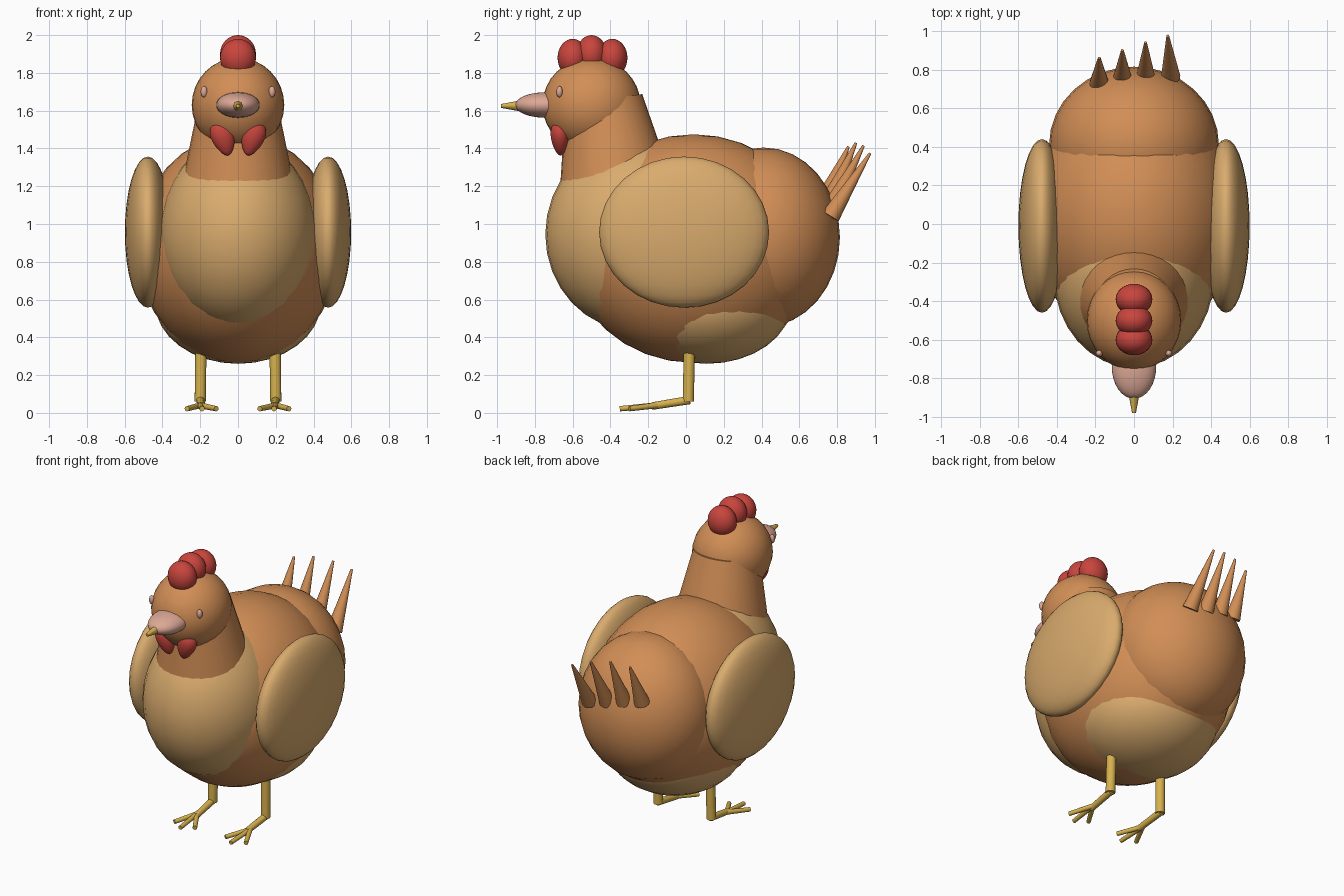
import bpy
import bmesh
from mathutils import Vector, Matrix

cube = bpy.data.objects.get("Cube")
if cube:
    bpy.data.objects.remove(cube, do_unlink=True)


def material(name, rgb):
    mat = bpy.data.materials.new(name)
    mat.use_nodes = True
    mat.diffuse_color = (*rgb, 1)
    mat.node_tree.nodes["Principled BSDF"].inputs["Base Color"].default_value = (*rgb, 1)
    return mat


BROWN = material("brown_feathers", (0.64, 0.27, 0.092))
TAN = material("tan_feathers", (0.70, 0.41, 0.155))
RED = material("red_comb", (0.58, 0.06, 0.047))
PINK = material("pale_pink", (0.72, 0.39, 0.30))
YELLOW = material("yellow_legs", (0.68, 0.44, 0.075))


def finish(name, bm, mat):
    """Turn a bmesh into a smooth shaded object with sharp rims."""
    bmesh.ops.recalc_face_normals(bm, faces=bm.faces)
    mesh = bpy.data.meshes.new(name)
    bm.to_mesh(mesh)
    bm.free()
    mesh.materials.append(mat)
    obj = bpy.data.objects.new(name, mesh)
    bpy.context.collection.objects.link(obj)
    bpy.ops.object.select_all(action="DESELECT")
    obj.select_set(True)
    bpy.context.view_layer.objects.active = obj
    bpy.ops.object.shade_smooth_by_angle(angle=0.8)
    return obj


def ellipsoid(name, center, radii, mat, taper=0, lean=0, segments=32):
    """Scaled sphere; taper narrows the bottom, lean turns it about y."""
    bm = bmesh.new()
    bmesh.ops.create_uvsphere(bm, u_segments=segments, v_segments=segments // 2, radius=1)
    for v in bm.verts:
        v.co.xy *= 1 + taper * v.co.z
    bmesh.ops.transform(
        bm, verts=bm.verts,
        matrix=Matrix.Translation(center) @ Matrix.Rotation(lean, 4, "Y")
        @ Matrix.Diagonal((*radii, 1)))
    return finish(name, bm, mat)


def cone(name, start, end, r_start, r_end, mat, segments=16):
    """Capped cone or cylinder between two points."""
    start, end = Vector(start), Vector(end)
    axis = end - start
    bm = bmesh.new()
    bmesh.ops.create_cone(bm, cap_ends=True, segments=segments,
                          radius1=r_start, radius2=r_end, depth=axis.length)
    turn = axis.to_track_quat("Z", "Y").to_matrix().to_4x4()
    bmesh.ops.transform(bm, verts=bm.verts,
                        matrix=Matrix.Translation((start + end) / 2) @ turn)
    return finish(name, bm, mat)


# Trunk
ellipsoid("body", (0, 0.04, 0.87), (0.535, 0.66, 0.605), BROWN)
ellipsoid("rump", (0, 0.41, 0.93), (0.44, 0.405, 0.475), BROWN)
ellipsoid("breast", (0, -0.27, 0.945), (0.415, 0.475, 0.51), TAN)
ellipsoid("belly", (0, 0.11, 0.585), (0.44, 0.45, 0.325), TAN)

# Neck and head
cone("neck", (0, -0.375, 1.22), (0, -0.435, 1.66), 0.295, 0.205, BROWN, 32)
ellipsoid("head", (0, -0.5, 1.63), (0.245, 0.26, 0.25), BROWN)
for part, y, z in (("front", -0.6, 1.88), ("middle", -0.5, 1.9), ("rear", -0.39, 1.88)):
    ellipsoid(part + "_comb_lobe", (0, y, z), (0.095, 0.08, 0.1), RED)
ellipsoid("beak", (0, -0.74, 1.63), (0.115, 0.165, 0.068), PINK)
cone("beak_tip", (0, -0.86, 1.625), (0, -0.98, 1.625), 0.032, 0.01, YELLOW, 8)

# Paired parts
for side, s in (("left", 1), ("right", -1)):
    ellipsoid(side + "_eye", (s * 0.18, -0.67, 1.7), (0.018, 0.017, 0.03), PINK, segments=16)
    ellipsoid(side + "_wattle", (s * 0.077, -0.665, 1.455), (0.062, 0.05, 0.095), RED,
              taper=0.3, lean=s * 0.28)
    ellipsoid(side + "_wing", (s * 0.477, -0.01, 0.957), (0.122, 0.45, 0.4), TAN)
    x = s * 0.2
    cone(side + "_leg", (x - s * 0.005, 0.02, 0.45), (x, 0.012, 0.06), 0.03, 0.03, YELLOW)
    cone(side + "_foot", (x, 0.02, 0.068), (x - s * 0.008, -0.18, 0.036), 0.022, 0.02, YELLOW)
    for toe, dx, y in (("outer", 0.07, -0.3), ("middle", -0.01, -0.35), ("inner", -0.085, -0.3)):
        cone(f"{side}_{toe}_toe", (x, -0.155, 0.04), (x + s * dx, y, 0.022),
             0.016, 0.014, YELLOW, 12)

# Tail spikes
spikes = (
    ((-0.18, 0.73, 1.12), (-0.18, 0.86, 1.41)),
    ((-0.06, 0.75, 1.1), (-0.06, 0.9, 1.43)),
    ((0.06, 0.76, 1.07), (0.06, 0.94, 1.415)),
    ((0.19, 0.765, 1.04), (0.175, 0.975, 1.375)),
)
for i, (base, tip) in enumerate(spikes, 1):
    cone(f"tail_spike_{i}", base, tip, 0.05, 0.007, BROWN)
